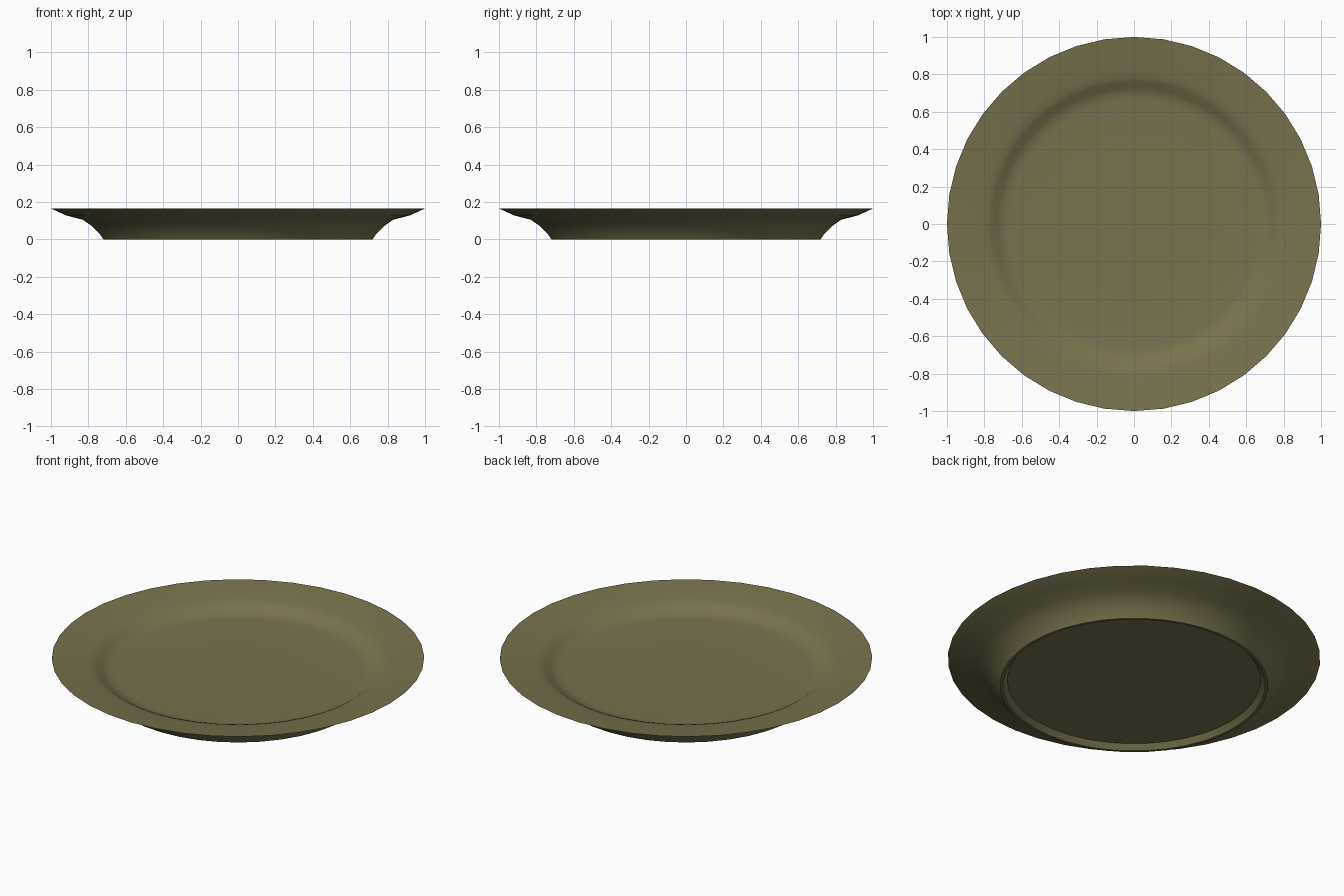
import bpy, bmesh, math

if "Cube" in bpy.data.objects:
    bpy.data.objects.remove(bpy.data.objects["Cube"])

SIDES = 40

# Half cross-section (radius, height): top centre, over the rim, to the underside centre
profile = [
    (0.0, 0.09), (0.35, 0.09), (0.66, 0.09), (0.70, 0.094), (0.73, 0.106),
    (0.76, 0.126), (0.785, 0.136), (0.82, 0.142), (0.90, 0.153), (1.0, 0.165),
    (0.92, 0.128), (0.83, 0.105), (0.78, 0.07), (0.74, 0.03),
    (0.72, 0.0), (0.705, 0.0), (0.68, 0.03), (0.0, 0.03),
]

# Lathe the profile around z
bm = bmesh.new()
verts = [bm.verts.new((r, 0, z)) for r, z in profile]
edges = [bm.edges.new(pair) for pair in zip(verts, verts[1:])]
bmesh.ops.spin(bm, geom=verts + edges, cent=(0, 0, 0), axis=(0, 0, 1),
               angle=2 * math.pi, steps=SIDES, use_duplicate=False)
bmesh.ops.remove_doubles(bm, verts=bm.verts[:], dist=0.0005)
bmesh.ops.recalc_face_normals(bm, faces=bm.faces[:])
mesh = bpy.data.meshes.new("plate")
bm.to_mesh(mesh)
bm.free()

plate = bpy.data.objects.new("plate", mesh)
bpy.context.collection.objects.link(plate)

# Olive glaze
glaze = bpy.data.materials.new("olive_glaze")
glaze.diffuse_color = (0.19, 0.17, 0.075, 1)
glaze.use_nodes = True
glaze.node_tree.nodes["Principled BSDF"].inputs["Base Color"].default_value = glaze.diffuse_color
mesh.materials.append(glaze)

# Smooth body with crisp rim and foot edges
bpy.context.view_layer.objects.active = plate
plate.select_set(True)
bpy.ops.object.shade_smooth_by_angle(angle=math.radians(35))
